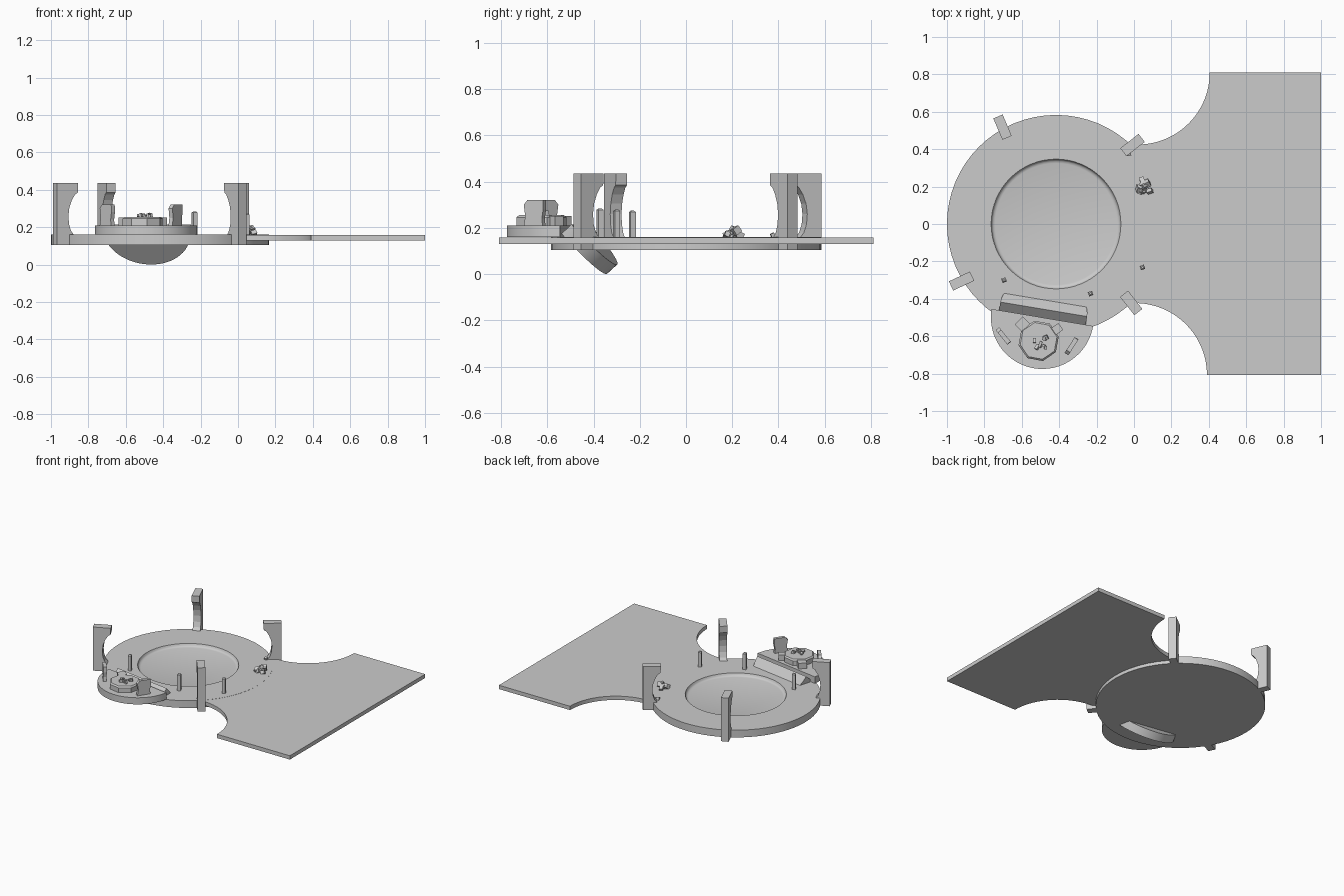
import bpy, bmesh, random
from math import sin, cos, pi, radians
from mathutils import Matrix, Vector, Euler

cube = bpy.data.objects.get("Cube")
if cube:
    bpy.data.objects.remove(cube)
random.seed(4)

grey = bpy.data.materials.new("stone_grey")
grey.use_nodes = True
colour = (0.6, 0.6, 0.6, 1)
grey.diffuse_color = colour
grey.node_tree.nodes["Principled BSDF"].inputs["Base Color"].default_value = colour


def finish(name, bm, smooth=False):
    bmesh.ops.recalc_face_normals(bm, faces=bm.faces)
    mesh = bpy.data.meshes.new(name)
    bm.to_mesh(mesh)
    bm.free()
    mesh.materials.append(grey)
    ob = bpy.data.objects.new(name, mesh)
    bpy.context.collection.objects.link(ob)
    if smooth:
        bpy.ops.object.select_all(action='DESELECT')
        ob.select_set(True)
        bpy.context.view_layer.objects.active = ob
        bpy.ops.object.shade_smooth_by_angle(angle=radians(35))
    return ob


def prism(name, outline, low, high, matrix=Matrix(), smooth=False):
    """Extrude a flat outline between two heights, then place it."""
    bm = bmesh.new()
    face = bm.faces.new([bm.verts.new((x, y, low)) for x, y in outline])
    top = bmesh.ops.extrude_face_region(bm, geom=[face])["geom"]
    bmesh.ops.translate(bm, vec=(0, 0, high - low),
                        verts=[v for v in top if isinstance(v, bmesh.types.BMVert)])
    bm.transform(matrix)
    return finish(name, bm, smooth)


def lathe(name, profile, x, y, steps=64):
    bm = bmesh.new()
    verts = [bm.verts.new((r, 0, z)) for r, z in profile]
    edges = [bm.edges.new(pair) for pair in zip(verts, verts[1:])]
    bmesh.ops.spin(bm, geom=verts + edges, axis=(0, 0, 1), cent=(0, 0, 0),
                   angle=2 * pi, steps=steps)
    bmesh.ops.remove_doubles(bm, verts=bm.verts, dist=0.0001)
    bm.transform(Matrix.Translation((x, y, 0)))
    return finish(name, bm, True)


def arc(cx, cy, r, start, end, n=24):
    return [(cx + r * cos(radians(start + (end - start) * i / n)),
             cy + r * sin(radians(start + (end - start) * i / n))) for i in range(n + 1)]


def place(x, y, z, turn):
    return Matrix.Translation((x, y, z)) @ Matrix.Rotation(radians(turn), 4, 'Z')


def frame(origin, a, b, c):
    m = Matrix((a, b, c)).transposed().to_4x4()
    m.translation = origin
    return m


def rect(w, d):
    return [(-w / 2, -d / 2), (w / 2, -d / 2), (w / 2, d / 2), (-w / 2, d / 2)]


def rubble(name, x, y, z, spread, count, size):
    bm = bmesh.new()
    for _ in range(count):
        spot = Vector((x + random.uniform(-spread, spread),
                       y + random.uniform(-spread, spread), z))
        turn = Euler([random.uniform(-0.6, 0.6) for _ in range(3)]).to_matrix().to_4x4()
        scale = Matrix.Diagonal([size * random.uniform(0.6, 1.3) for _ in range(3)] + [1])
        bmesh.ops.create_cube(bm, size=1, matrix=Matrix.Translation(spot) @ turn @ scale)
    return finish(name, bm)


# Round floor with shallow basin
CX = -0.417
lathe("round_platform", [(0, 0.138), (0.325, 0.138), (0.336, 0.141), (0.342, 0.147),
                         (0.347, 0.16), (0.583, 0.16), (0.583, 0.105), (0, 0.105)], CX, 0)

# Wide landing with two scooped corners
landing = [(1, -0.808), (1, 0.81)]
landing += arc(0.02, 0.81, 0.385, 0, -90) + [(-0.03, 0.42), (-0.03, -0.42)]
landing += arc(0.005, -0.808, 0.385, 90, 0)
prism("landing", landing, 0.13, 0.159, smooth=True)

# Four hooked pillars straddling the rim
hook = [(-0.04, 0.105), (0.062, 0.105), (0.062, 0.435), (-0.062, 0.435), (-0.06, 0.385),
        (-0.044, 0.375), (-0.025, 0.345), (-0.01, 0.305), (-0.004, 0.26),
        (-0.008, 0.215), (-0.02, 0.18), (-0.04, 0.155)]
for name, x, y, turn in (("front_left", -0.015, -0.422, -52), ("back_left", -0.008, 0.422, 38),
                         ("back_right", -0.703, 0.518, 113), ("front_right", -0.922, -0.305, 205)):
    t = radians(turn)
    out, side = Vector((cos(t), sin(t), 0)), Vector((-sin(t), cos(t), 0))
    prism("pillar_" + name, hook, -0.027, 0.027,
          frame((x, y, 0), out, Vector((0, 0, 1)), side))

# Half-round side podium
TURN = -9.5
prism("podium", arc(0, 0, 0.275, 180, 360, 32), 0.16, 0.21,
      place(-0.49, -0.5, 0, TURN), True)

# Tilted half disc passing down through the floor
t, tilt = radians(TURN), radians(48)
along, inward = Vector((cos(t), sin(t), 0)), Vector((-sin(t), cos(t), 0))
up = Vector((0, 0, 1))
prism("tilted_half_disc", arc(0, 0, 0.235, 180, 360, 32), 0, 0.06,
      frame((-0.49, -0.5, 0.175), along, up * sin(tilt) - inward * cos(tilt),
            inward * sin(tilt) + up * cos(tilt)), True)

# Eight-sided table with a chamfered top
bm = bmesh.new()
bmesh.ops.create_cone(bm, cap_ends=True, segments=8, radius1=0.11, radius2=0.11, depth=0.05)
bmesh.ops.bevel(bm, geom=[e for e in bm.edges if all(v.co.z > 0 for v in e.verts)],
                offset=0.009, segments=1, affect='EDGES')
bm.transform(place(-0.51, -0.625, 0.23, 12))
finish("table", bm)

# Low seats behind the table
prism("seat_right", rect(0.06, 0.055), 0.21, 0.252, place(-0.597, -0.535, 0, 45))
prism("seat_left", rect(0.05, 0.045), 0.21, 0.252, place(-0.412, -0.562, 0, 35))

# Thin broken screens on either side of the table
screen = [(-0.05, 0.2), (0.05, 0.2), (0.045, 0.24), (0.052, 0.28), (0.05, 0.32),
          (-0.03, 0.32), (-0.048, 0.3), (-0.04, 0.25)]
for name, x, y, turn in (("screen_right", -0.70, -0.597, -51), ("screen_left", -0.335, -0.655, 57)):
    t = radians(turn)
    prism(name, screen, -0.012, 0.012,
          frame((x, y, 0), Vector((cos(t), sin(t), 0)), up, Vector((sin(t), -cos(t), 0))))

# Short tapered posts
for i, (x, y, top) in enumerate(((-0.695, -0.3, 0.28), (-0.232, -0.372, 0.285), (0.045, -0.232, 0.275))):
    bm = bmesh.new()
    bmesh.ops.create_cube(bm, size=1, matrix=Matrix.Diagonal((0.024, 0.024, top - 0.15, 1)))
    rim = [e for e in bm.edges if all(v.co.z > 0 for v in e.verts)]
    bmesh.ops.bevel(bm, geom=rim, offset=0.007, segments=1, affect='EDGES')
    bm.transform(place(x, y, (top + 0.15) / 2, 20))
    finish("post_%d" % (i + 1), bm)

# Scattered rubble
rubble("table_rubble", -0.5, -0.632, 0.262, 0.035, 8, 0.018)
rubble("floor_rubble", 0.06, 0.2, 0.17, 0.03, 8, 0.028)
rubble("floor_rubble_top", 0.06, 0.215, 0.188, 0.012, 3, 0.028)
rubble("pillar_rubble", -0.03, 0.375, 0.165, 0.004, 1, 0.02)
